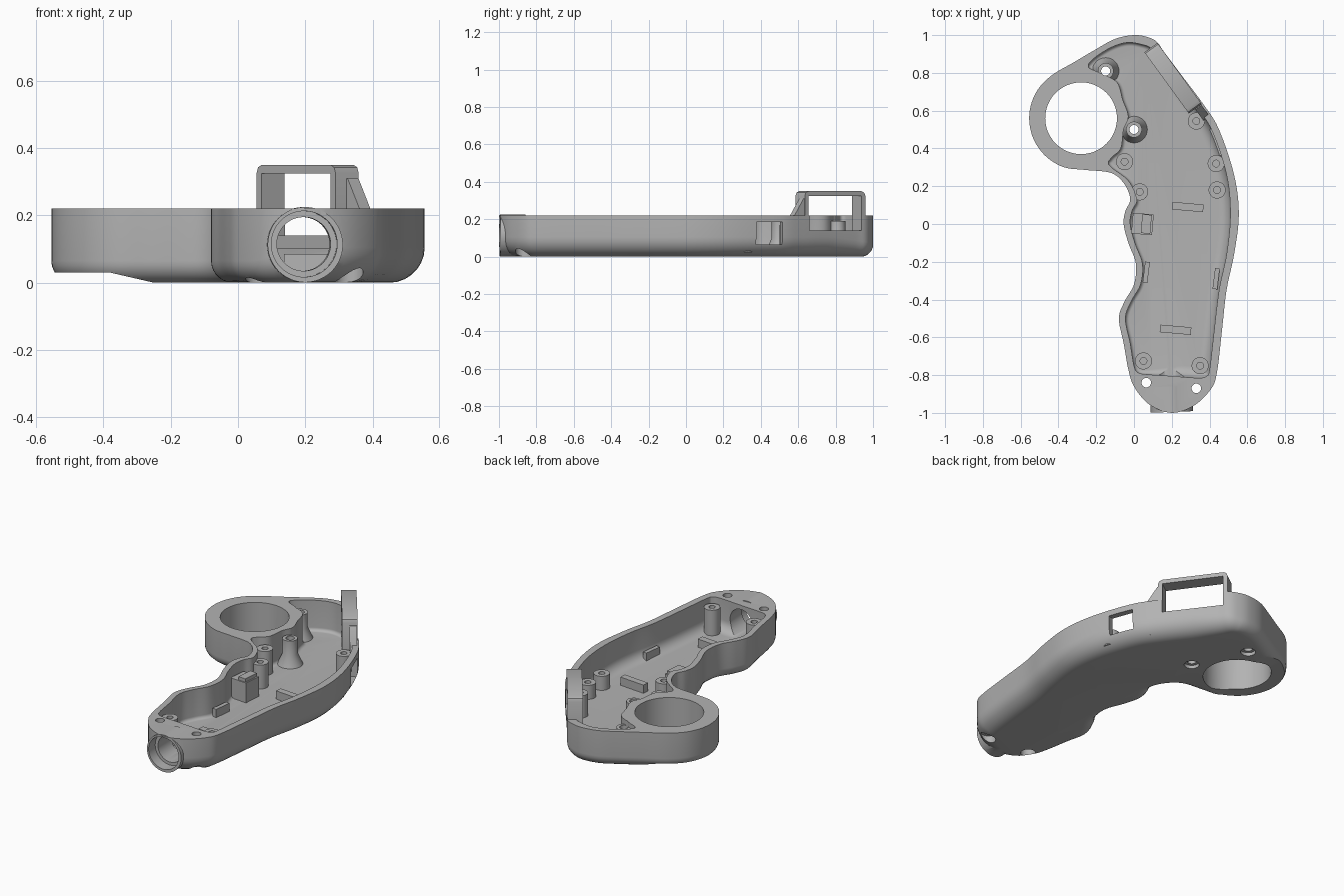
import bpy, bmesh, math
from mathutils import Vector, Matrix

if "Cube" in bpy.data.objects:
    bpy.data.objects.remove(bpy.data.objects["Cube"])

grey = bpy.data.materials.new("plain_grey")
grey.use_nodes = True
COLOUR = (0.45, 0.45, 0.45, 1)
grey.diffuse_color = COLOUR
grey.node_tree.nodes["Principled BSDF"].inputs["Base Color"].default_value = COLOUR

RIM, FLOOR = 0.22, 0.035


def finish(name, bm):
    bmesh.ops.recalc_face_normals(bm, faces=bm.faces)
    mesh = bpy.data.meshes.new(name)
    bm.to_mesh(mesh)
    bm.free()
    mesh.materials.append(grey)
    ob = bpy.data.objects.new(name, mesh)
    bpy.context.collection.objects.link(ob)
    return ob


def smooth_loop(points, sub=6):
    """Closed curve through the points."""
    p = [Vector(q) for q in points]
    n, out = len(p), []
    for i in range(n):
        a, b, c, d = p[i - 1], p[i], p[(i + 1) % n], p[(i + 2) % n]
        for k in range(sub):
            t = k / sub
            out.append(0.5 * (2 * b + (c - a) * t + (2 * a - 5 * b + 4 * c - d) * t * t
                              + (3 * b - a - 3 * c + d) * t ** 3))
    return out


def tub(name, points, z0, z1, radius, steps=7):
    """Clockwise outline extruded upward, with a rounded lower edge."""
    loop = smooth_loop(points)
    n = len(loop)
    inward = []
    for i in range(n):
        t = (loop[(i + 1) % n] - loop[i - 1]).normalized()
        inward.append(Vector((t.y, -t.x)))
    for _ in range(8):
        inward = [(inward[i - 1] + inward[i] * 2 + inward[(i + 1) % n]).normalized() for i in range(n)]
    bm = bmesh.new()
    rings = []
    for k in range(steps + 1):
        a = k / steps * math.pi / 2
        ring = []
        for q, m in zip(loop, inward):
            r = radius(q)
            e = q + m * r * (1 - math.sin(a))
            ring.append(bm.verts.new((e.x, e.y, z0 + r * (1 - math.cos(a)))))
        rings.append(ring)
    rings.append([bm.verts.new((q.x, q.y, z1)) for q in loop])
    for lo, hi in zip(rings, rings[1:]):
        for i in range(n):
            bm.faces.new((lo[i - 1], lo[i], hi[i], hi[i - 1]))
    bm.faces.new(rings[0])
    bm.faces.new(rings[-1])
    return finish(name, bm)


def box(name, centre, size, angle=0):
    bm = bmesh.new()
    m = Matrix.Translation(centre) @ Matrix.Rotation(math.radians(angle), 4, 'Z')
    bmesh.ops.create_cube(bm, size=1, matrix=m @ Matrix.Diagonal((*size, 1)))
    return finish(name, bm)


def rod(name, start, end, r, r2=None):
    a, b = Vector(start), Vector(end)
    bm = bmesh.new()
    m = Matrix.Translation((a + b) / 2) @ (b - a).to_track_quat('Z', 'Y').to_matrix().to_4x4()
    bmesh.ops.create_cone(bm, cap_ends=True, segments=48, radius1=r,
                          radius2=r if r2 is None else r2, depth=(b - a).length, matrix=m)
    return finish(name, bm)


def prism(name, profile, depth, matrix):
    """Profile in local XZ, extruded along local Y."""
    bm = bmesh.new()
    face = bm.faces.new([bm.verts.new((x, -depth / 2, z)) for x, z in profile])
    new = bmesh.ops.extrude_face_region(bm, geom=[face])["geom"]
    bmesh.ops.translate(bm, vec=(0, depth, 0), verts=[v for v in new if isinstance(v, bmesh.types.BMVert)])
    bm.transform(matrix)
    return finish(name, bm)


def combine(target, other, op='DIFFERENCE'):
    mod = target.modifiers.new("cut", 'BOOLEAN')
    mod.operation, mod.object, mod.solver = op, other, 'EXACT'
    bpy.context.view_layer.objects.active = target
    bpy.ops.object.modifier_apply(modifier=mod.name)
    bpy.data.objects.remove(other)


def post(name, x, y, top, r=0.045, bore=0.018, foot=None, through=False):
    """Screw post turned from a profile, with a blind or open bore."""
    low = 0.02 if through else top - 0.06
    profile = [(0, low), (bore, low), (bore, top), (r, top), (r, 0.08), (foot or r, 0.025), (0, 0.025)]
    if through:
        profile = [(bore, 0.025), (bore, top), (r, top), (r, 0.1), (foot or r, 0.025), (bore, 0.025)]
    bm = bmesh.new()
    vs = [bm.verts.new((px, 0, pz)) for px, pz in profile]
    es = [bm.edges.new(pair) for pair in zip(vs, vs[1:])]
    bmesh.ops.spin(bm, geom=vs + es, cent=(0, 0, 0), axis=(0, 0, 1), angle=math.tau, steps=32)
    bmesh.ops.remove_doubles(bm, verts=bm.verts, dist=0.0005)
    bmesh.ops.translate(bm, vec=(x, y, 0), verts=bm.verts)
    return finish(name, bm)


# Outer shell: grip with finger scallops and a ring lobe
ring_x, ring_y = -0.28, 0.56
lobe = [(ring_x + 0.275 * math.cos(math.radians(a)), ring_y + 0.275 * math.sin(math.radians(a)))
        for a in range(-85, -236, -25)]
outline = [(0, 1), (.07, .99), (.12, .965), (.16, .91), (.25, .79), (.37, .63), (.45, .5), (.53, .26),
           (.555, .05), (.53, -.16), (.49, -.35), (.465, -.57), (.44, -.78), (.41, -.87), (.32, -.96),
           (.2, -1), (.08, -.955), (0, -.86), (-.03, -.77), (-.055, -.63), (-.08, -.5), (-.05, -.41),
           (0, -.32), (.01, -.21), (-.03, -.1), (-.055, 0), (-.045, .07), (-.02, .13), (-.05, .21), (-.12, .27)]
outline += lobe + [(-.32, .855), (-.21, .92), (-.1, .98)]


def edge_radius(q):
    return 0.065 + 0.04 * min(1, max(0, (q.x - 0.05) / 0.2))


shell = tub("shell", outline, 0, RIM, edge_radius)
combine(shell, rod("bore_boss", (.2, -.995, .113), (.195, -.86, .113), .112), 'UNION')

# Hollow inside
cavity = [(-.04, .96), (.04, .95), (.1, .92), (.2, .79), (.32, .63), (.41, .5), (.49, .26), (.51, .05),
          (.49, -.16), (.45, -.35), (.42, -.6), (.4, -.77), (.385, -.805), (.34, -.815), (.2, -.805),
          (.06, -.795), (.02, -.785), (0, -.75), (-.02, -.63), (-.045, -.5), (-.015, -.41), (.035, -.32),
          (.045, -.21), (.005, -.1), (-.02, 0), (-.01, .07), (.015, .13), (-.03, .23), (-.13, .31),
          (-.12, .35), (-.07, .4), (-.055, .5), (-.03, .57), (-.06, .66), (-.09, .75), (-.18, .8),
          (-.24, .83), (-.22, .87), (-.13, .93)]
combine(shell, tub("hollow", cavity, FLOOR, RIM + 0.1, lambda q: max(0.02, edge_radius(q) - 0.045)))

# Ring opening and its raised underside
combine(shell, rod("ring_hole", (ring_x, ring_y, -.1), (ring_x, ring_y, .4), .19))
combine(shell, prism("underside_step", [(-.8, -.1), (-.22, -.1), (-.25, 0), (-.38, .03), (-.8, .03)],
                     4, Matrix.Identity(4)))

# Stepped bore in the tail
combine(shell, rod("bore", (.2, -1.1, .115), (.19, -.74, .115), .08))
combine(shell, rod("counterbore", (.2, -1.1, .115), (.195, -.93, .115), .098))

# Screw holes with recesses below
for x, y, r in [(.065, -.84, .025), (.33, -.87, .025), (-.15, .81, .024), (0, .5, .024)]:
    combine(shell, rod("screw_hole", (x, y, -.1), (x, y, .4), r))
    combine(shell, rod("screw_recess", (x, y, -.05), (x, y, FLOOR - .015 if y > 0 else .05), .042))

# Side port
combine(shell, box("side_port", (.48, .45, .125), (.15, .16, .12), -70))

# Window frame standing on the slanted edge
ANGLE = -54
spot = Vector((.207, .772, 0))
place = Matrix.Translation(spot) @ Matrix.Rotation(math.radians(ANGLE), 4, 'Z')
half, top = 0.2, 0.35
frame = prism("window_frame", [(-half, .1), (half, .1), (half, top - .025), (half - .008, top - .007),
                               (half - .025, top), (.025 - half, top), (.008 - half, top - .007),
                               (-half, top - .025)], .085, place)
window = (2 * half - 0.05, 0.3, 0.185)
for part in (frame, shell):
    combine(part, box("window", spot + Vector((0, 0, .2325)), window, ANGLE))
prism("frame_gusset", [(.19, .31), (.19, .18), (.275, .18), (.265, .22), (.205, .31)], .04,
      place @ Matrix.Translation((0, .018, 0)))

# Screw posts
for x, y in [(-.15, .81), (0, .5)]:
    post("open_post", x, y, .19, .042, .024, .075, True)
for x, y, h in [(-.05, .33, .18), (.03, .17, .18), (.33, .545, .17), (.435, .32, .12),
                (.44, .18, .12), (.05, -.725, .19), (.35, -.75, .19)]:
    post("screw_post", x, y, h)

# Ribs on the floor
for x, y, long, wide, turn in [(.285, .09, .165, .04, -5), (.22, -.56, .165, .04, -5),
                               (.065, -.255, .11, .025, 83), (.435, -.29, .11, .025, 83)]:
    box("floor_rib", (x, y, .055), (long, wide, .06), turn)

# Notched block on the finger side
box("block", (.045, 0, .09), (.11, .11, .13), -5)
box("block_step", (.065, 0, .16), (.05, .1, .03), -5)

# Smooth shading with crisp edges
bpy.ops.object.select_all(action='DESELECT')
for ob in bpy.context.scene.objects:
    if ob.type == 'MESH' and ob.data.materials and ob.data.materials[0] == grey:
        ob.select_set(True)
        bpy.context.view_layer.objects.active = ob
bpy.ops.object.shade_smooth_by_angle(angle=math.radians(30))
